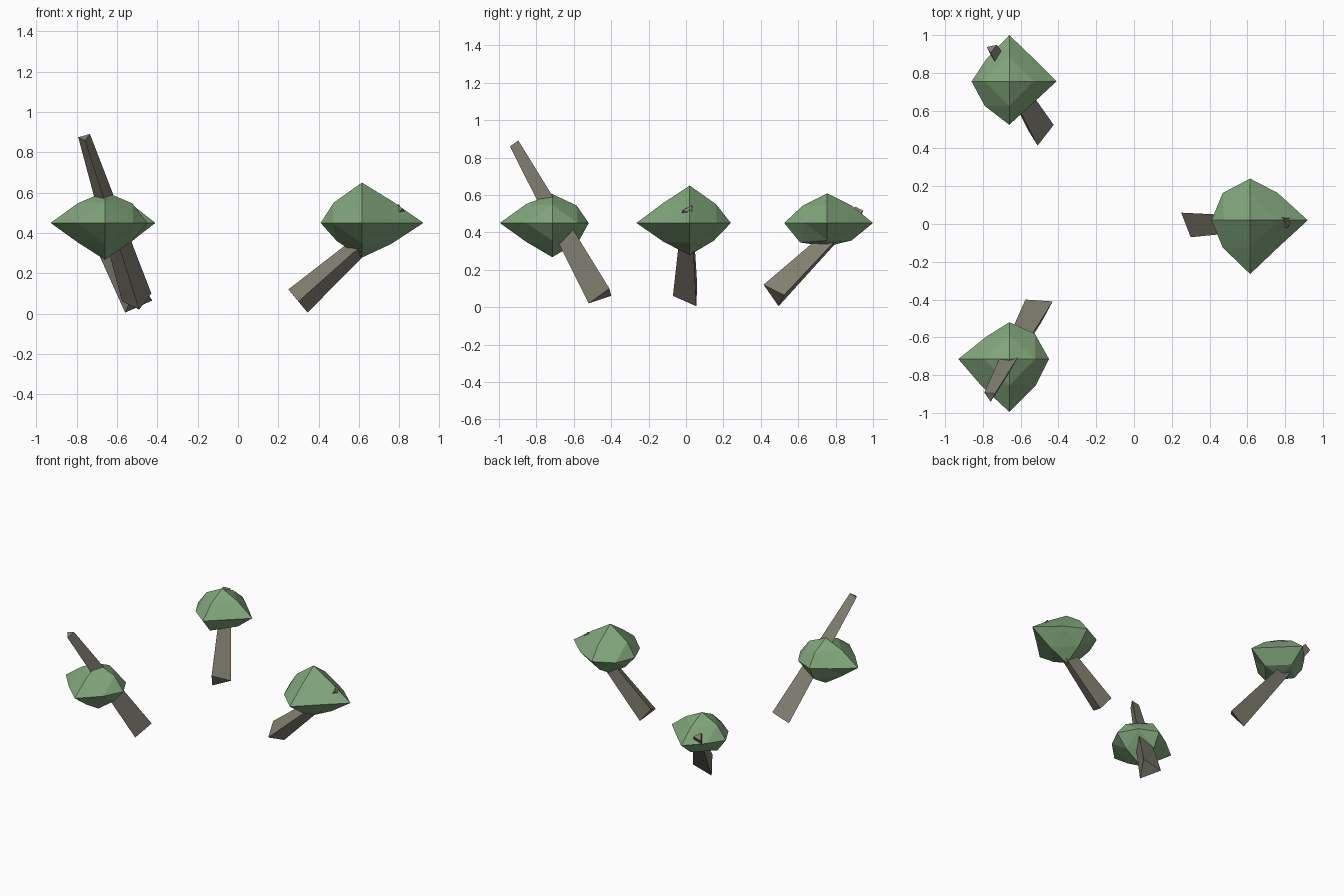
import bpy
from mathutils import Vector
from itertools import product

if "Cube" in bpy.data.objects:
    bpy.data.objects.remove(bpy.data.objects["Cube"])


def material(name, rgb):
    m = bpy.data.materials.new(name)
    m.diffuse_color = (*rgb, 1)
    m.use_nodes = True
    m.node_tree.nodes["Principled BSDF"].inputs["Base Color"].default_value = m.diffuse_color
    return m


LEAF = material("leaf_green", (0.22, 0.38, 0.20))
BARK = material("bark_grey", (0.23, 0.22, 0.17))


def add_mesh(name, verts, faces, mat):
    me = bpy.data.meshes.new(name)
    me.from_pydata([tuple(v) for v in verts], [], faces)
    me.materials.append(mat)
    ob = bpy.data.objects.new(name, me)
    bpy.context.collection.objects.link(ob)


# Three-sided trunk: base triangle shrunk to 40% at the leaning tip
def trunk(name, base, tip):
    base = [Vector(p) for p in base]
    tip = Vector(tip)
    mid = sum(base, Vector()) / 3
    verts = base + [tip + (p - mid) * 0.4 for p in base]
    faces = [(0, 1, 2), (5, 4, 3)] + [(i, i + 3, (i + 1) % 3 + 3, (i + 1) % 3) for i in range(3)]
    n = (base[1] - base[0]).cross(base[2] - base[0])
    if n.dot(tip - mid) > 0:
        faces = [f[::-1] for f in faces]
    add_mesh(name, verts, faces, BARK)


# Crown: octahedron split once; corner reach per axis, bulge per edge
def crown(name, centre, reach, bulge):
    c = Vector(centre)
    verts, index = [], {}
    for axis in range(3):
        for k, s in enumerate((-1, 1)):
            v = Vector((0, 0, 0))
            v[axis] = s * reach[axis][k]
            index[axis, s] = len(verts)
            verts.append(c + v)
    edges = [(a, b, s, t) for a, b in ((0, 1), (0, 2), (1, 2)) for s, t in product((-1, 1), repeat=2)]
    for (a, b, s, t), m in zip(edges, bulge):
        v = Vector((0, 0, 0))
        v[a], v[b] = s * m, t * m
        v.z *= 0.72
        index[a, b, s, t] = len(verts)
        verts.append(c + v)
    faces = []
    for sx, sy, sz in product((-1, 1), repeat=3):
        x, y, z = index[0, sx], index[1, sy], index[2, sz]
        xy, xz, yz = index[0, 1, sx, sy], index[0, 2, sx, sz], index[1, 2, sy, sz]
        tris = [(x, xy, xz), (xy, y, yz), (xz, yz, z), (xy, yz, xz)]
        faces += tris if sx * sy * sz > 0 else [f[::-1] for f in tris]
    add_mesh(name, verts, faces, LEAF)


# Right tree
trunk("right_trunk", [(0.25, 0.06, 0.12), (0.345, 0.055, 0.005), (0.30, -0.07, 0.06)], (0.815, 0.015, 0.52))
crown("right_crown", (0.615, 0.02, 0.45),
      ((0.205, 0.305), (0.285, 0.22), (0.172, 0.20)),
      (0.145, 0.145, 0.146, 0.145, 0.125, 0.14, 0.145, 0.15, 0.14, 0.145, 0.13, 0.14))

# Back tree
trunk("back_trunk", [(-0.51, 0.415, 0.12), (-0.425, 0.525, 0.065), (-0.56, 0.495, 0.005)], (-0.755, 0.93, 0.515))
crown("back_crown", (-0.66, 0.755, 0.45),
      ((0.20, 0.25), (0.23, 0.245), (0.125, 0.158)),
      (0.13, 0.12, 0.12, 0.125, 0.13, 0.13, 0.13, 0.13, 0.145, 0.13, 0.13, 0.13))

# Front tree
trunk("front_trunk", [(-0.43, -0.41, 0.10), (-0.575, -0.40, 0.06), (-0.49, -0.52, 0.02)], (-0.762, -0.91, 0.875))
crown("front_crown", (-0.66, -0.715, 0.45),
      ((0.27, 0.21), (0.28, 0.195), (0.183, 0.155)),
      (0.145, 0.12, 0.14, 0.135, 0.135, 0.135, 0.13, 0.135, 0.14, 0.14, 0.14, 0.13))
